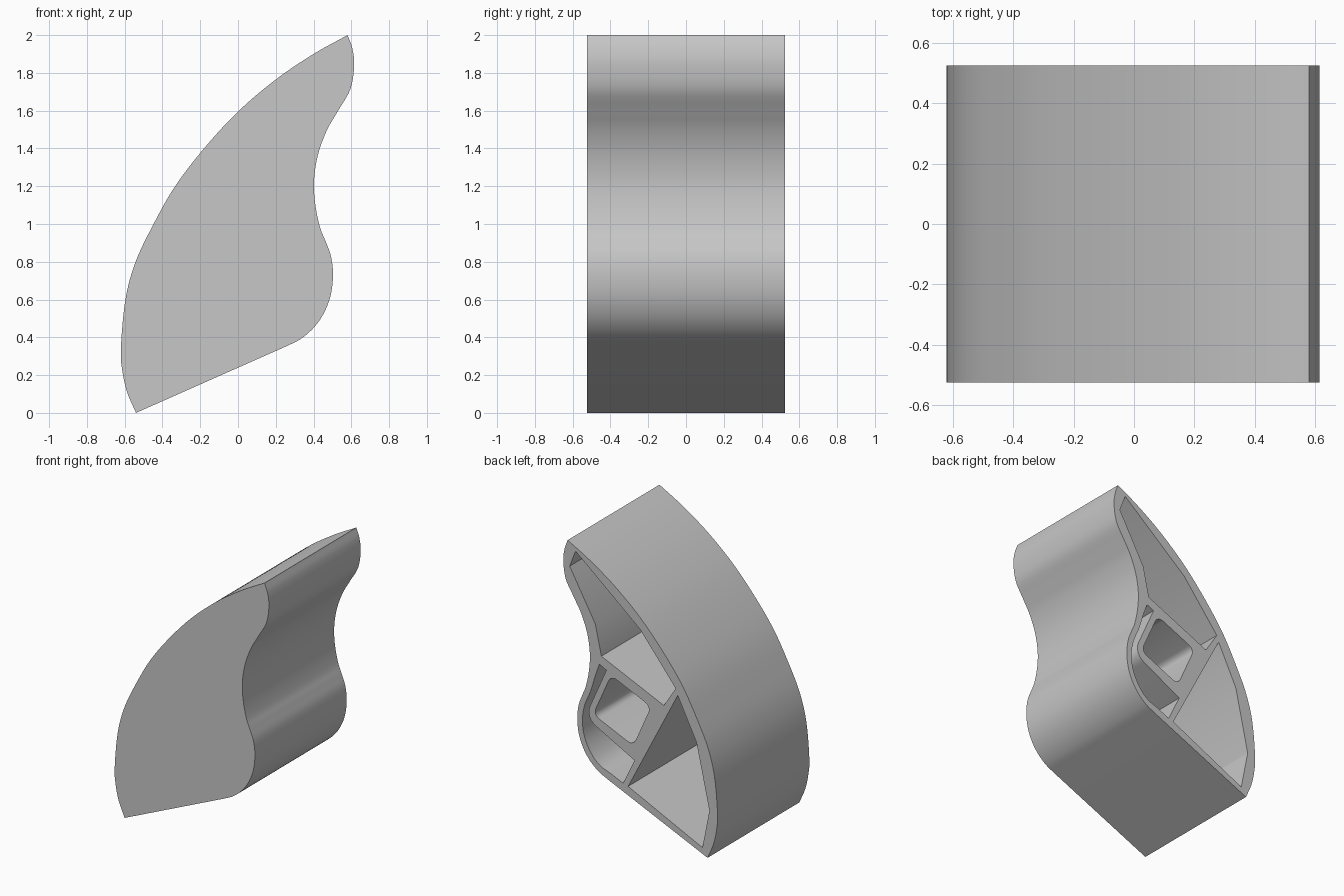
import bpy, bmesh
from math import cos, sin, radians, pi
from mathutils import Vector

old = bpy.data.objects.get("Cube")
if old:
    bpy.data.objects.remove(old, do_unlink=True)

HALF = 0.525      # half of the depth along y
SKIN = 0.05       # thickness of the closed front wall

grey = bpy.data.materials.new("plain grey")
grey.use_nodes = True
grey.diffuse_color = (0.57, 0.57, 0.57, 1)
grey.node_tree.nodes["Principled BSDF"].inputs["Base Color"].default_value = grey.diffuse_color


def spline(points, steps=6):
    """Smooth curve through the points, ends included."""
    p = [Vector(q) for q in points]
    p = [2 * p[0] - p[1]] + p + [2 * p[-1] - p[-2]]
    out = []
    for a, b, c, d in zip(p, p[1:], p[2:], p[3:]):
        for i in range(steps):
            t = i / steps
            out.append(b + (c - a) * t / 2 + (2 * a - 5 * b + 4 * c - d) * t * t / 2
                       + (3 * b - a - 3 * c + d) * t ** 3 / 2)
    return out + [p[-2]]


def prism(name, outline, y0, y1):
    """Extrude an x-z outline from y0 to y1."""
    bm = bmesh.new()
    face = bm.faces.new([bm.verts.new((q[0], y0, q[1])) for q in outline])
    ext = bmesh.ops.extrude_face_region(bm, geom=[face])
    moved = [v for v in ext["geom"] if isinstance(v, bmesh.types.BMVert)]
    bmesh.ops.translate(bm, verts=moved, vec=(0, y1 - y0, 0))
    bmesh.ops.recalc_face_normals(bm, faces=bm.faces)
    mesh = bpy.data.meshes.new(name)
    bm.to_mesh(mesh)
    bm.free()
    mesh.materials.append(grey)
    obj = bpy.data.objects.new(name, mesh)
    bpy.context.collection.objects.link(obj)
    return obj


# Centre and tilted axes of the square socket
centre = Vector((0.144, 0.883))
tilt = radians(24)
u_axis = Vector((cos(tilt), sin(tilt)))
v_axis = Vector((-sin(tilt), cos(tilt)))


def tilted(u, v):
    return centre + u_axis * u + v_axis * v


def corner(u, v, r, start):
    """Quarter round about (u, v), clockwise from the start angle."""
    return [tilted(u + r * cos(start - pi / 2 * i / 6), v + r * sin(start - pi / 2 * i / 6))
            for i in range(7)]


# Outer shell: long bowed side, then the wavy side, closed by the straight base
bowed = spline([(-.54, 0), (-.587, .11), (-.612, .22), (-.62, .34), (-.596, .6), (-.542, .8),
                (-.447, 1.0), (-.333, 1.2), (-.18, 1.4), (0, 1.595), (.2, 1.765), (.4, 1.9), (.58, 2)])
wavy = spline([(.58, 2), (.605, 1.93), (.615, 1.84), (.595, 1.715), (.53, 1.6), (.475, 1.505),
               (.433, 1.4), (.41, 1.3), (.402, 1.2), (.411, 1.09), (.435, .98), (.463, .91),
               (.492, .83), (.503, .73), (.49, .62), (.453, .525), (.4, .45), (.33, .39), (.25, .35)])
shell = prism("shell", bowed + wavy[1:], -HALF, HALF)

# Pockets open towards the back
upper = [(.517, 1.937), (.564, 1.816), (.358, 1.451), (.31, 1.232),
         (-.19, 1.009), (-.285, 1.157), (0, 1.509)]
lower = [(-.301, 1.111), (.096, .347), (-.499, .063), (-.555, .345), (-.452, .81)]
socket = []
for k, (su, sv) in enumerate([(1, 1), (1, -1), (-1, -1), (-1, 1)]):
    socket += corner(su * .125, sv * .125, .05, pi / 2 - k * pi / 2)
curved = spline([(.326, 1.169), (.358, 1.08), (.395, .96), (.445, .84), (.462, .73), (.45, .63),
                 (.415, .545), (.365, .475), (.31, .432), (.24, .405)], 4)
curved += [Vector((.136, .359)), Vector((.045, .549))]
curved += corner(.12, -.14, .1, 0)[::-1]
curved.append(Vector((.27, 1.141)))

for name, outline in [("upper_pocket", upper), ("lower_pocket", lower),
                      ("square_socket", socket), ("curved_pocket", curved)]:
    cutter = prism(name, outline, SKIN - HALF, HALF + 0.1)
    cutter.hide_render = True
    mod = shell.modifiers.new(name, "BOOLEAN")
    mod.operation = "DIFFERENCE"
    mod.solver = "EXACT"
    mod.object = cutter
    bpy.context.view_layer.objects.active = shell
    bpy.ops.object.modifier_apply(modifier=mod.name)
    bpy.data.objects.remove(cutter, do_unlink=True)

# Smooth the curved walls, keep the rims crisp
bpy.ops.object.select_all(action="DESELECT")
shell.select_set(True)
bpy.context.view_layer.objects.active = shell
bpy.ops.object.shade_smooth_by_angle(angle=radians(20))
